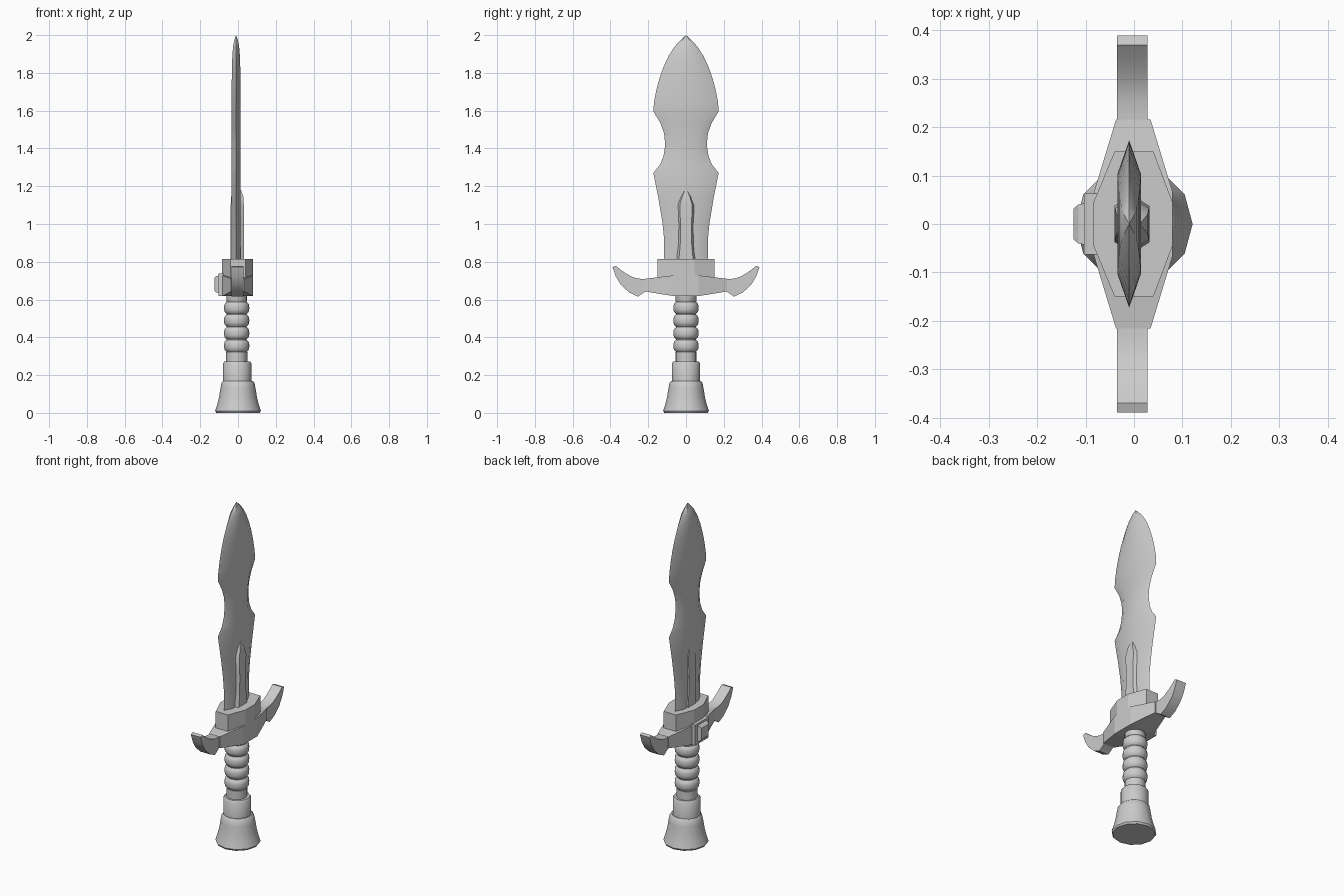
import bpy
import bmesh
from math import cos, sin, pi, radians

cube = bpy.data.objects.get("Cube")
if cube:
    bpy.data.objects.remove(cube, do_unlink=True)

grey = bpy.data.materials.new("plain grey")
grey.use_nodes = True
grey.diffuse_color = (0.6, 0.6, 0.6, 1)
grey.node_tree.nodes["Principled BSDF"].inputs["Base Color"].default_value = (0.6, 0.6, 0.6, 1)


def loft(name, rings, angle=30):
    """Skin a list of equal-length point rings and cap both ends."""
    bm = bmesh.new()
    loops = [[bm.verts.new(p) for p in ring] for ring in rings]
    count = len(rings[0])
    for a, b in zip(loops, loops[1:]):
        for i in range(count):
            j = (i + 1) % count
            bm.faces.new((a[i], a[j], b[j], b[i]))
    bm.faces.new(loops[0][::-1])
    bm.faces.new(loops[-1])
    bmesh.ops.remove_doubles(bm, verts=bm.verts, dist=0.0001)
    bmesh.ops.recalc_face_normals(bm, faces=bm.faces)
    mesh = bpy.data.meshes.new(name)
    bm.to_mesh(mesh)
    bm.free()
    mesh.materials.append(grey)
    obj = bpy.data.objects.new(name, mesh)
    bpy.context.collection.objects.link(obj)
    bpy.ops.object.select_all(action='DESELECT')
    obj.select_set(True)
    bpy.context.view_layer.objects.active = obj
    bpy.ops.object.shade_smooth_by_angle(angle=radians(angle))
    return obj


def lathe(name, profile, sides, cx=0.0):
    loft(name, [[(cx + r * cos(2 * pi * i / sides), r * sin(2 * pi * i / sides), z)
                 for i in range(sides)] for r, z in profile], 40)


def bevelled_section(cx, width, half, flat, z):
    """Six-sided section: two side edges and a flat on each face."""
    return [(cx, -width, z), (cx + half, -width * flat, z), (cx + half, width * flat, z),
            (cx, width, z), (cx - half, width * flat, z), (cx - half, -width * flat, z)]


def cross_slice(y, x0, x1, z0, z1):
    return [(x0, y, z0), (x1, y, z0), (x1, y, z1), (x0, y, z1)]


def plate(x, hy, z0, z1):
    return [(x, -hy, z0), (x, hy, z0), (x, hy, z1), (x, -hy, z1)]


# Pommel and collar
lathe("pommel", [(0.115, 0), (0.121, 0.01), (0.11, 0.045), (0.1, 0.085),
                 (0.093, 0.13), (0.087, 0.16), (0.078, 0.17)], 12)
lathe("collar", [(0.075, 0.16), (0.075, 0.262), (0.068, 0.272)], 16, -0.004)

# Grip with four rounded rings
grip = [(0.056, 0.26), (0.056, 0.322)]
for k in range(4):
    centre = 0.355 + 0.067 * k
    for step in range(7):
        t = -1 + step / 3
        grip.append((0.053 + 0.014 * (1 - t * t) ** 0.5, centre + 0.032 * t))
grip += [(0.055, 0.592), (0.055, 0.63)]
lathe("grip", grip, 16, -0.007)

# Guard body, raised collar on top
loft("guard_body", [cross_slice(-0.216, -0.037, 0.034, 0.643, 0.71),
                    cross_slice(-0.065, -0.083, 0.08, 0.618, 0.728),
                    cross_slice(0.065, -0.083, 0.08, 0.618, 0.728),
                    cross_slice(0.216, -0.037, 0.034, 0.643, 0.71)], 5)
outline = [(-0.04, 0.15), (0.04, 0.15), (0.08, 0.044), (0.08, -0.044),
           (0.04, -0.15), (-0.04, -0.15), (-0.084, -0.044), (-0.084, 0.044)]
loft("guard_collar", [[(x, y, z) for x, y in outline] for z in (0.7, 0.815)], 5)

# Curved horns: y and z of the lower edge, then of the upper edge
horn = [(0.2, 0.645, 0.2, 0.708), (0.218, 0.64, 0.225, 0.709), (0.255, 0.616, 0.255, 0.711),
        (0.3, 0.637, 0.29, 0.722), (0.345, 0.678, 0.322, 0.741),
        (0.373, 0.725, 0.35, 0.761), (0.389, 0.772, 0.37, 0.778)]
for side, sign in (("left", 1), ("right", -1)):
    loft("guard_horn_" + side,
         [[(-0.035, sign * yl, zl), (0.028, sign * yl, zl),
           (0.028, sign * yu, zu), (-0.035, sign * yu, zu)] for yl, zl, yu, zu in horn])

# Stepped ornament on one face of the guard
loft("ornament_base", [plate(-0.07, 0.063, 0.618, 0.738), plate(-0.103, 0.063, 0.618, 0.738)], 5)
loft("ornament_gem", [plate(-0.1, 0.043, 0.635, 0.727), plate(-0.115, 0.04, 0.638, 0.724),
                      plate(-0.125, 0.032, 0.648, 0.714)], 5)

# Blade: height, half width, half thickness
blade = [(0.8, 0.115, 0.024), (0.92, 0.116, 0.024), (1.01, 0.125, 0.024), (1.13, 0.145, 0.024),
         (1.27, 0.173, 0.024), (1.315, 0.137, 0.024), (1.36, 0.119, 0.024), (1.42, 0.11, 0.024),
         (1.48, 0.116, 0.024), (1.535, 0.136, 0.024), (1.597, 0.173, 0.024), (1.65, 0.169, 0.024),
         (1.71, 0.157, 0.024), (1.77, 0.141, 0.023), (1.83, 0.12, 0.022), (1.89, 0.092, 0.02),
         (1.94, 0.06, 0.016), (1.975, 0.028, 0.009), (2.0, 0, 0)]
loft("blade", [bevelled_section(-0.01, w, t, 0.6, z) for z, w, t in blade], 35)

# Raised rib at the foot of the blade, on both faces
rib = [(0.8, 0.062, 0.036), (0.9, 0.048, 0.036), (1.0, 0.047, 0.036),
       (1.1, 0.053, 0.035), (1.145, 0.032, 0.032), (1.18, 0.008, 0.02)]
loft("blade_rib", [bevelled_section(-0.004, w, h, 0.62, z) for z, w, h in rib], 25)
